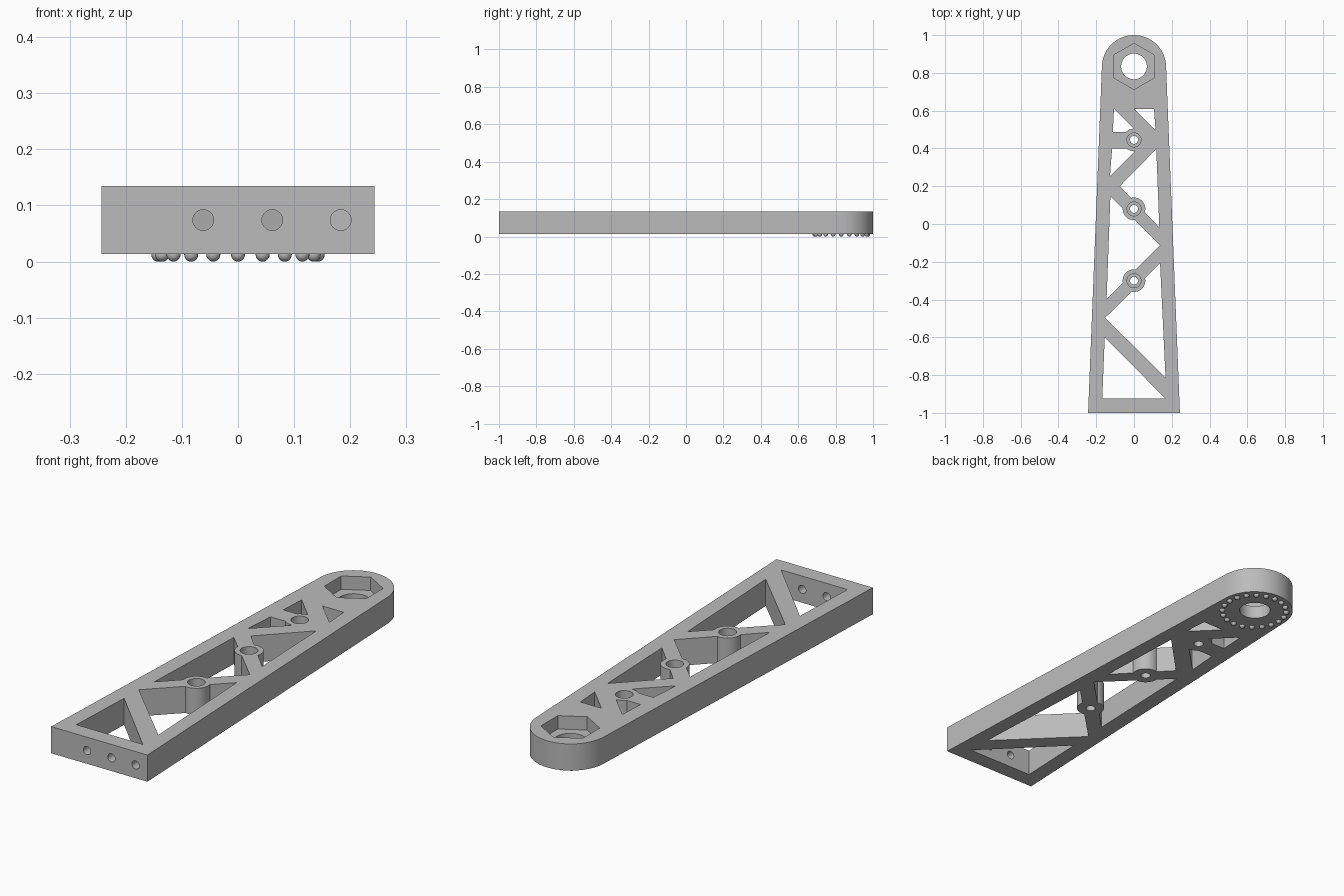
import bpy, bmesh
from math import pi, sin, cos, radians
from mathutils import Matrix

cube = bpy.data.objects.get("Cube")
if cube:
    bpy.data.objects.remove(cube, do_unlink=True)

grey = bpy.data.materials.new("plain grey")
grey.use_nodes = True
grey.diffuse_color = (0.5, 0.5, 0.5, 1)
grey.node_tree.nodes["Principled BSDF"].inputs["Base Color"].default_value = (0.5, 0.5, 0.5, 1)

BOTTOM, TOP = 0.0135, 0.135
HEAD_Y, HEAD_R = 0.83, 0.17
BOSS_YS = (0.445, 0.08, -0.30)


def circle(r, y, n=48, start=0.0):
    return [(r * cos(start + 2 * pi * i / n), y + r * sin(start + 2 * pi * i / n)) for i in range(n)]


def prism(bm, points, z0, z1):
    """Extrude a flat outline from z0 up to z1."""
    face = bm.faces.new([bm.verts.new((x, y, z0)) for x, y in points])
    made = bmesh.ops.extrude_face_region(bm, geom=[face])["geom"]
    verts = [v for v in made if isinstance(v, bmesh.types.BMVert)]
    bmesh.ops.translate(bm, verts=verts, vec=(0, 0, z1 - z0))


def finish(bm, name):
    bmesh.ops.recalc_face_normals(bm, faces=bm.faces)
    mesh = bpy.data.meshes.new(name)
    bm.to_mesh(mesh)
    bm.free()
    mesh.materials.append(grey)
    ob = bpy.data.objects.new(name, mesh)
    bpy.context.collection.objects.link(ob)
    return ob


def solid(name, parts):
    bm = bmesh.new()
    for points, z0, z1 in parts:
        prism(bm, points, z0, z1)
    return finish(bm, name)


def select(ob):
    bpy.ops.object.select_all(action="DESELECT")
    ob.select_set(True)
    bpy.context.view_layer.objects.active = ob


def cut(ob, cutter):
    """Subtract the cutter, then discard it."""
    mod = ob.modifiers.new("cut", "BOOLEAN")
    mod.operation, mod.solver, mod.object = "DIFFERENCE", "EXACT", cutter
    select(ob)
    bpy.ops.object.modifier_apply(modifier=mod.name)
    bpy.data.objects.remove(cutter, do_unlink=True)


# Tapered arm with a rounded head
arc = [(HEAD_R * cos(radians(a)), HEAD_Y + HEAD_R * sin(radians(a))) for a in range(0, 181, 4)]
arm = solid("arm_frame", [([(-0.243, -1), (0.243, -1)] + arc, BOTTOM, TOP)])

# Triangular truss windows, leaving round bosses standing in them
windows = [
    [(-0.155, -0.60), (0.167, -0.925), (-0.168, -0.925)],
    [(-0.153, -0.497), (0.138, -0.208), (0.167, -0.813)],
    [(-0.125, 0.148), (0.138, -0.112), (-0.145, -0.397)],
    [(0.118, 0.397), (-0.075, 0.20), (0.134, -0.018)],
    [(-0.116, 0.40), (0.02, 0.40), (-0.127, 0.254)],
    [(-0.106, 0.61), (-0.112, 0.487), (0.017, 0.487)],
    [(0.0, 0.61), (0.106, 0.61), (0.114, 0.496)],
]
window_cutter = solid("window_cutter", [(w, -0.1, 0.3) for w in windows])
cut(window_cutter, solid("boss_keeper", [(circle(0.06, y), -0.2, 0.4) for y in BOSS_YS]))
cut(arm, window_cutter)

# Counterbored screw holes in the bosses, hex pocket and hole in the head
hexagon = circle(0.122, HEAD_Y + 0.004, 6, pi / 2)
cut(arm, solid("wide_bore_cutter", [(circle(0.037, y, 32), 0.045, 0.3) for y in BOSS_YS]
               + [(hexagon, 0.074, 0.3)]))
cut(arm, solid("through_hole_cutter", [(circle(0.021, y, 32), -0.1, 0.3) for y in BOSS_YS]
               + [(circle(0.068, HEAD_Y + 0.004), -0.1, 0.3)]))

# Three screw holes drilled into the wide end
bm = bmesh.new()
for x in (-0.062, 0.061, 0.183):
    place = Matrix.Translation((x, -1, 0.074)) @ Matrix.Rotation(pi / 2, 4, "X")
    bmesh.ops.create_cone(bm, cap_ends=True, segments=32, radius1=0.0185, radius2=0.0185,
                          depth=0.24, matrix=place)
cut(arm, finish(bm, "end_hole_cutter"))

# Ring of small balls under the head
bm = bmesh.new()
for i in range(20):
    a = 2 * pi * i / 20
    place = Matrix.Translation((0.142 * sin(a), HEAD_Y + 0.142 * cos(a), 0.0125))
    bmesh.ops.create_uvsphere(bm, u_segments=16, v_segments=10, radius=0.0125, matrix=place)
balls = finish(bm, "detent_balls")

for ob in (arm, balls):
    select(ob)
    bpy.ops.object.shade_smooth_by_angle(angle=radians(30))
